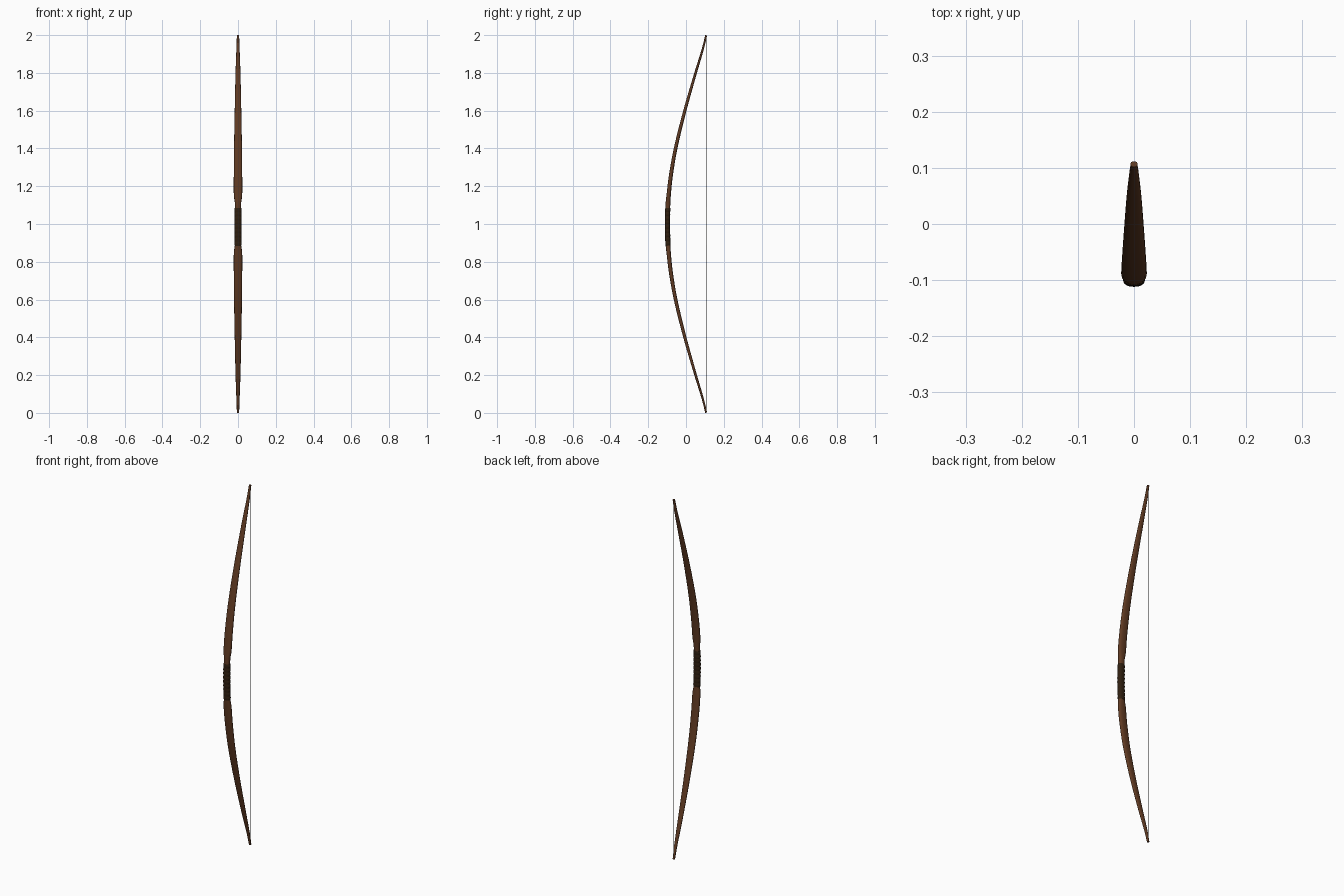
import bpy, bmesh, math
from mathutils import Vector

if "Cube" in bpy.data.objects:
    bpy.data.objects.remove(bpy.data.objects["Cube"])


def material(name, rgb):
    m = bpy.data.materials.new(name)
    m.diffuse_color = (*rgb, 1)
    m.use_nodes = True
    m.node_tree.nodes["Principled BSDF"].inputs["Base Color"].default_value = m.diffuse_color
    return m


wood = material("brown wood", (0.115, 0.042, 0.016))
leather = material("dark leather", (0.028, 0.0135, 0.005))
cord = material("grey cord", (0.09, 0.085, 0.075))

# Upper half stations: distance from middle, centre y, half width, half depth
STATIONS = [
    (0.00, -0.098, 0.0155, 0.0125),
    (0.11, -0.0955, 0.0165, 0.0125),
    (0.15, -0.0920, 0.0220, 0.0115),
    (0.25, -0.081, 0.0225, 0.0105),
    (0.40, -0.055, 0.0210, 0.0095),
    (0.60, -0.006, 0.0175, 0.0083),
    (0.80, 0.051, 0.0130, 0.0068),
    (0.93, 0.090, 0.0085, 0.0056),
    (1.00, 0.1070, 0.0060, 0.0050),
]


def sample(d):
    """Smooth (Hermite) interpolation of the stations, mirrored about the middle."""
    d = min(abs(d), 1.0)
    s = STATIONS
    i = max(k for k in range(len(s) - 1) if s[k][0] <= d)
    a, b = s[i], s[i + 1]
    h = b[0] - a[0]
    t = (d - a[0]) / h

    def slope(k, c):
        if k == 0:
            return 0.0
        j = min(k + 1, len(s) - 1)
        return (s[j][c] - s[k - 1][c]) / (s[j][0] - s[k - 1][0])
    out = []
    for c in (1, 2, 3):
        out.append((2*t**3 - 3*t*t + 1) * a[c] + (t**3 - 2*t*t + t) * h * slope(i, c)
                   + (3*t*t - 2*t**3) * b[c] + (t**3 - t*t) * h * slope(i + 1, c))
    return out


def loft(name, rings, mat, sides=20, power=2.5, angle=40):
    """Skin superellipse sections: each ring is (centre, tangent, half width, half depth)."""
    bm = bmesh.new()
    loops = []
    for c, tan, w, dep in rings:
        n = Vector((0, tan.z, -tan.y)).normalized()
        loop = []
        for k in range(sides):
            a = 2 * math.pi * k / sides
            ca, sa = math.cos(a), math.sin(a)
            u = math.copysign(abs(ca) ** (2 / power), ca) * w
            v = math.copysign(abs(sa) ** (2 / power), sa) * dep
            loop.append(bm.verts.new(c + Vector((u, 0, 0)) + n * v))
        loops.append(loop)
    for p, q in zip(loops, loops[1:]):
        for k in range(sides):
            bm.faces.new((p[k], p[(k + 1) % sides], q[(k + 1) % sides], q[k]))
    bm.faces.new(loops[0][::-1])
    bm.faces.new(loops[-1])
    bmesh.ops.recalc_face_normals(bm, faces=bm.faces)
    me = bpy.data.meshes.new(name)
    bm.to_mesh(me)
    bm.free()
    me.materials.append(mat)
    ob = bpy.data.objects.new(name, me)
    bpy.context.collection.objects.link(ob)
    bpy.context.view_layer.objects.active = ob
    ob.select_set(True)
    bpy.ops.object.shade_smooth_by_angle(angle=math.radians(angle))
    ob.select_set(False)
    return ob


def stave_ring(z):
    d = z - 1
    y, w, dep = sample(d)
    e = 0.004
    tan = Vector((0, sample(d + e)[0] - sample(d - e)[0], 2 * e))
    if abs(d) > 1 - e:
        tan = Vector((0, math.copysign(0.2, d), 1))
    return Vector((0, y, z)), tan.normalized(), w, dep


# Bow stave
zs = [0.001 + 1.998 * i / 120 for i in range(121)]
loft("bow_stave", [stave_ring(z) for z in zs], wood)

# Grip wrapping with rounded cord turns
turns, steps = 9, 8
z0, z1 = 0.885, 1.085
grip = []
for i in range(turns * steps + 1):
    f = i / steps
    bump = abs(math.sin(math.pi * f))
    c, t, w, dep = stave_ring(z0 + (z1 - z0) * f / turns)
    grip.append((c, t, 0.0172 + 0.0025 * bump, 0.0131 + 0.0009 * bump))
loft("grip_wrap", grip, leather, power=2.4, angle=60)

# Bowstring and its thicker centre serving
up = Vector((0, 0, 1))
for name, a, b, r in (("bowstring", 0.004, 1.996, 0.0008), ("string_serving", 0.89, 1.09, 0.0014)):
    loft(name, [(Vector((0, 0.1065, z)), up, r, r) for z in (a, b)], cord, sides=10, power=2)
